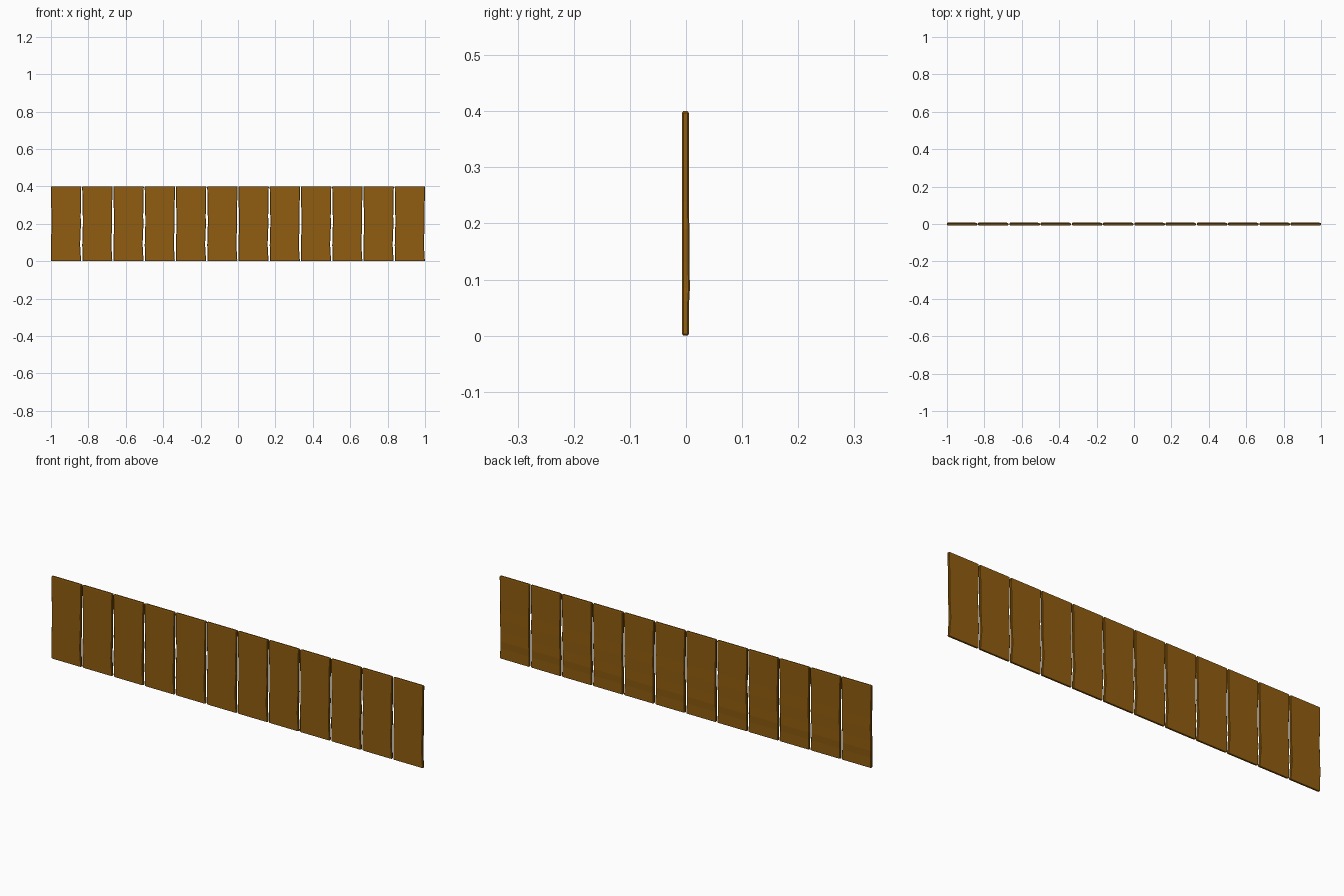
import bpy, bmesh

if "Cube" in bpy.data.objects:
    bpy.data.objects.remove(bpy.data.objects["Cube"])

COUNT, WIDTH = 12, 0.162
PITCH = (2 - WIDTH) / (COUNT - 1)

# Hand-hewn plank profile: (z, left inset, right inset, back y)
ROWS = [
    (0.000, 0.003, 0.004, 0.003),
    (0.003, 0.001, 0.001, 0.005),
    (0.050, 0.001, 0.004, 0.005),
    (0.085, 0.000, 0.006, 0.007),
    (0.130, 0.001, 0.005, 0.006),
    (0.190, 0.003, 0.002, 0.006),
    (0.240, 0.003, 0.003, 0.005),
    (0.300, 0.001, 0.002, 0.005),
    (0.397, 0.000, 0.000, 0.005),
    (0.400, 0.003, 0.003, 0.003),
]
FRONT, C = -0.007, 0.0025

wood = bpy.data.materials.new("wood")
wood.diffuse_color = (0.28, 0.11, 0.005, 1)
wood.use_nodes = True
wood.node_tree.nodes["Principled BSDF"].inputs["Base Color"].default_value = wood.diffuse_color


def ring(bm, z, li, ri, back):
    """Chamfered rectangular section of the plank at height z."""
    l, r = li, WIDTH - ri
    f = FRONT + (0.002 if z in (0.0, 0.4) else 0)
    pts = [(l + C, f), (r - C, f), (r, f + C), (r, back - C),
           (r - C, back), (l + C, back), (l, back - C), (l, f + C)]
    return [bm.verts.new((x, y, z)) for x, y in pts]


def make_plank(name):
    bm = bmesh.new()
    rings = [ring(bm, *row) for row in ROWS]
    for a, b in zip(rings, rings[1:]):
        for i in range(8):
            j = (i + 1) % 8
            bm.faces.new((a[i], a[j], b[j], b[i]))
    bm.faces.new(rings[0][::-1])
    bm.faces.new(rings[-1])
    bmesh.ops.recalc_face_normals(bm, faces=bm.faces)
    mesh = bpy.data.meshes.new(name)
    bm.to_mesh(mesh)
    bm.free()
    mesh.materials.append(wood)
    return mesh


# Row of identical upright planks
plank = make_plank("plank")
for i in range(COUNT):
    ob = bpy.data.objects.new(f"plank_{i + 1:02d}", plank)
    ob.location.x = -1 + i * PITCH
    bpy.context.collection.objects.link(ob)
